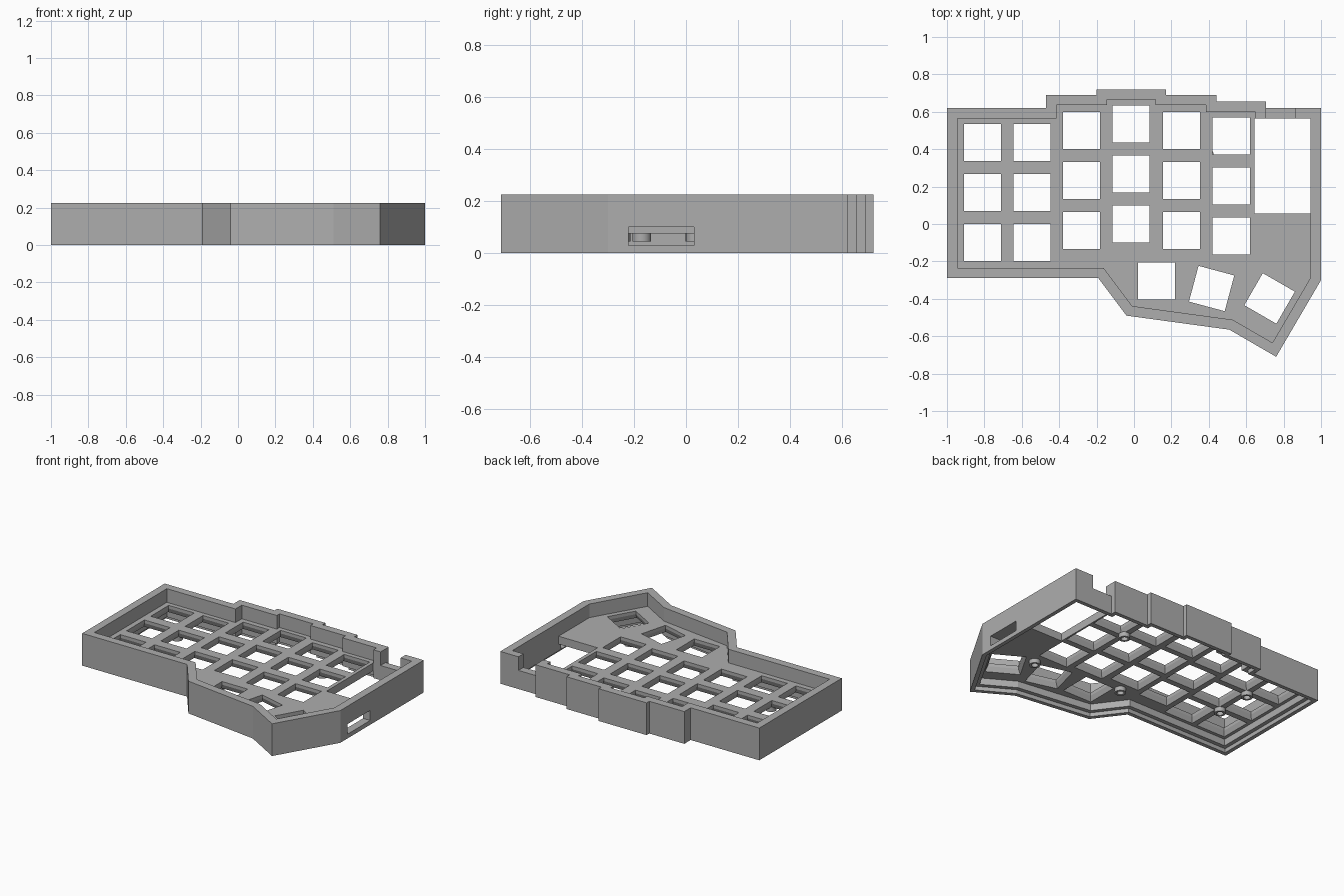
import bpy, bmesh, math
from mathutils import Vector, Matrix

cube = bpy.data.objects.get("Cube")
if cube:
    bpy.data.objects.remove(cube)

grey = bpy.data.materials.new("plain grey")
grey.use_nodes = True
COLOUR = (0.42, 0.42, 0.42, 1)
grey.diffuse_color = COLOUR
grey.node_tree.nodes["Principled BSDF"].inputs["Base Color"].default_value = COLOUR

HEIGHT, PLATE_TOP, PLATE_BOTTOM, WALL = 0.225, 0.13, 0.075, 0.055


def make_object(name, bm):
    bmesh.ops.recalc_face_normals(bm, faces=bm.faces)
    mesh = bpy.data.meshes.new(name)
    bm.to_mesh(mesh)
    bm.free()
    mesh.materials.append(grey)
    obj = bpy.data.objects.new(name, mesh)
    bpy.context.collection.objects.link(obj)
    return obj


def loft(bm, rings):
    """Closed solid through rings of equal point count."""
    loops = [[bm.verts.new(p) for p in ring] for ring in rings]
    bm.faces.new(loops[0][::-1])
    bm.faces.new(loops[-1])
    for a, b in zip(loops, loops[1:]):
        for i in range(len(a)):
            j = (i + 1) % len(a)
            bm.faces.new((a[i], a[j], b[j], b[i]))


def prism(name, points, z0, z1):
    bm = bmesh.new()
    loft(bm, [[(x, y, z) for x, y in points] for z in (z0, z1)])
    return make_object(name, bm)


def box(name, x0, x1, y0, y1, z0, z1):
    return prism(name, [(x0, y0), (x1, y0), (x1, y1), (x0, y1)], z0, z1)


def inset(points, d):
    """Move each edge of a clockwise outline inward by d."""
    result = []
    for i, p in enumerate(points):
        p = Vector(p)
        a = (p - Vector(points[i - 1])).normalized()
        b = (Vector(points[(i + 1) % len(points)]) - p).normalized()
        na, nb = Vector((a.y, -a.x)), Vector((b.y, -b.x))
        result.append(tuple(p + (na + nb) * d / (1 + na.dot(nb))))
    return result


def cut(obj, cutter):
    mod = obj.modifiers.new("cut", 'BOOLEAN')
    mod.operation = 'DIFFERENCE'
    mod.solver = 'EXACT'
    mod.object = cutter
    bpy.context.view_layer.objects.active = obj
    bpy.ops.object.modifier_apply(modifier=mod.name)
    bpy.data.objects.remove(cutter)


# Case outline, clockwise from the back right corner
outline = [(-1, 0.62), (-0.47, 0.62), (-0.47, 0.69), (-0.2, 0.69), (-0.2, 0.72),
           (0.17, 0.72), (0.17, 0.69), (0.44, 0.69), (0.44, 0.655), (0.705, 0.655),
           (0.705, 0.62), (1, 0.62), (1, -0.3), (0.76, -0.71), (0.51, -0.565),
           (-0.04, -0.49), (-0.19, -0.29), (-1, -0.29)]
inner = inset(outline, WALL)

# Case with upper well, lower cavity and a rebate for the base
case = prism("keyboard_case", outline, 0, HEIGHT)
cut(case, prism("upper_well", inner, PLATE_TOP, 0.3))
cut(case, prism("lower_cavity", inner, -0.1, PLATE_BOTTOM))
cut(case, prism("base_rebate", inset(outline, WALL / 2), -0.1, 0.028))

# Key openings: straight at the top, flared below
columns = [(-0.81, 0.435), (-0.545, 0.435), (-0.28, 0.5), (-0.015, 0.535),
           (0.255, 0.5), (0.52, 0.47)]
keys = [(x, y - row * 0.267, 0) for x, y in columns for row in range(3)]
keys += [(0.12, -0.305, 0), (0.415, -0.345, -15), (0.725, -0.398, -30)]
bm = bmesh.new()
for x, y, angle in keys:
    turn = Matrix.Translation((x, y, 0)) @ Matrix.Rotation(math.radians(angle), 4, 'Z')
    loft(bm, [[turn @ Vector((sx * h, sy * h, z))
               for sx, sy in ((-1, -1), (1, -1), (1, 1), (-1, 1))]
              for h, z in ((0.115, 0.07), (0.099, 0.108), (0.099, 0.16))])
cut(case, make_object("key_openings", bm))

# Controller bay, cable notch at the back and socket slot in the side
cut(case, box("controller_bay", 0.645, 0.945, 0.055, 0.565, 0.05, 0.16))
cut(case, box("cable_notch", 0.705, 0.86, 0.55, 0.7, PLATE_TOP, 0.3))
cut(case, box("socket_slot", 0.9, 1.1, -0.22, 0.03, 0.03, 0.1))

# Hollow screw posts under the plate
for i, (x, y) in enumerate([(0.39, 0.37), (0.61, -0.25), (-0.03, -0.17),
                            (-0.68, 0.035), (-0.68, 0.3)]):
    bm = bmesh.new()
    spin = [(math.cos(k * math.tau / 24), math.sin(k * math.tau / 24)) for k in range(24)]
    rings = [[bm.verts.new((x + r * c, y + r * s, z)) for c, s in spin]
             for r, z in ((0.036, 0.078), (0.036, 0.045), (0.022, 0.045), (0.022, 0.078))]
    for a, b in zip(rings, rings[1:] + rings[:1]):
        for k in range(24):
            j = (k + 1) % 24
            bm.faces.new((a[k], a[j], b[j], b[k]))
    post = make_object(f"screw_post_{i + 1}", bm)
    bpy.context.view_layer.objects.active = post
    post.select_set(True)
    bpy.ops.object.shade_smooth_by_angle(angle=math.radians(40))
    post.select_set(False)
